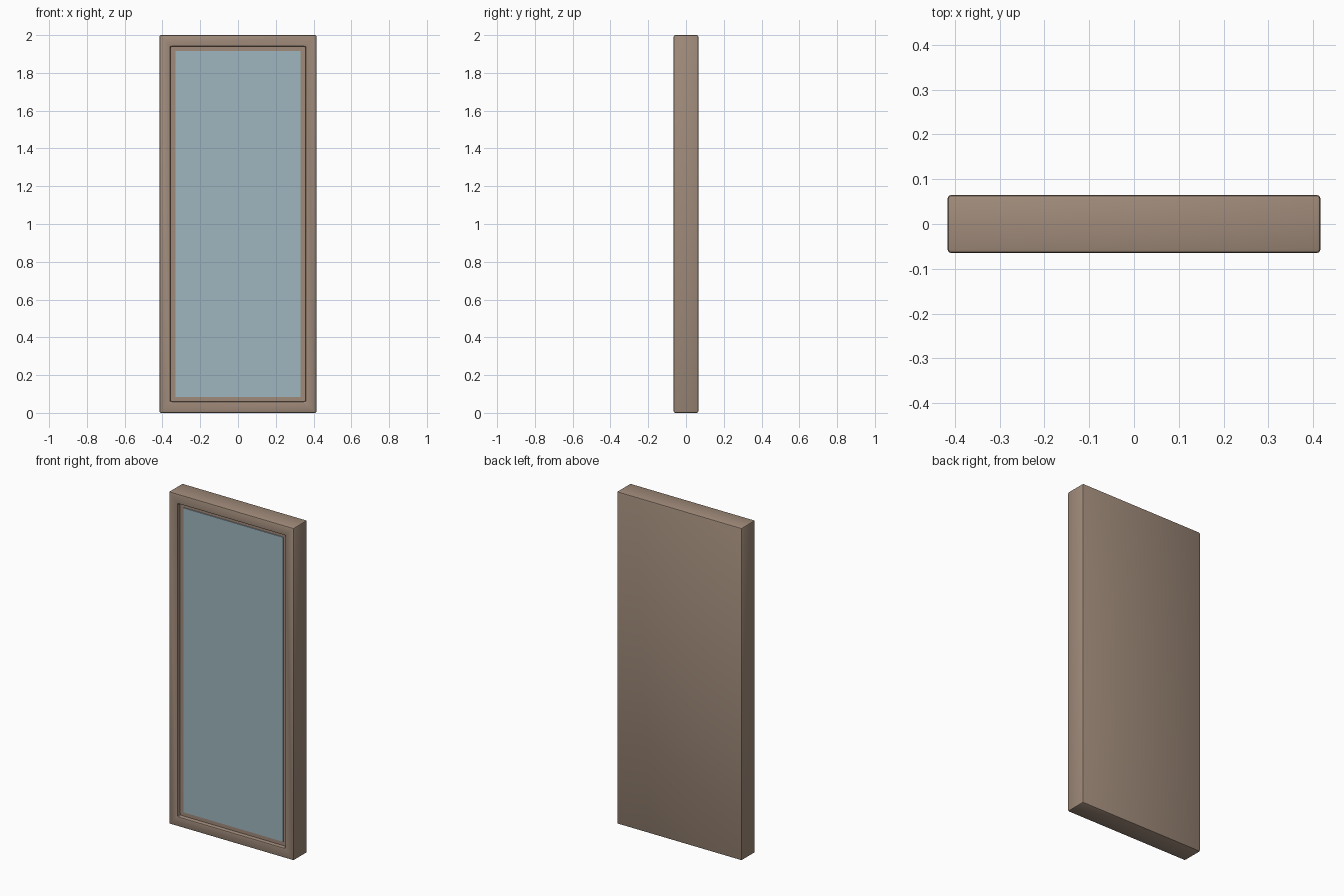
import bpy, bmesh, math

if "Cube" in bpy.data.objects:
    bpy.data.objects.remove(bpy.data.objects["Cube"])

W, D, H = 0.832, 0.13, 2.0      # outer size
BORDER = 0.084                  # frame width around the pane
RECESS = 0.025                  # depth of the pane recess
BEV = 0.008


def material(name, rgb):
    m = bpy.data.materials.new(name)
    m.diffuse_color = (*rgb, 1)
    m.use_nodes = True
    m.node_tree.nodes["Principled BSDF"].inputs["Base Color"].default_value = m.diffuse_color
    return m


def box(bm, sx, sy, sz, cy):
    geo = bmesh.ops.create_cube(bm, size=1)
    bmesh.ops.scale(bm, vec=(sx, sy, sz), verts=geo["verts"])
    bmesh.ops.translate(bm, vec=(0, cy, H / 2), verts=geo["verts"])


def finish(bm, name, mat):
    me = bpy.data.meshes.new(name)
    bm.to_mesh(me)
    bm.free()
    ob = bpy.data.objects.new(name, me)
    bpy.context.collection.objects.link(ob)
    me.materials.append(mat)
    return ob


wood = material("brown frame", (0.352, 0.258, 0.195))
glass = material("pale blue glass", (0.342, 0.468, 0.521))

# Frame: a solid slab whose front face is inset and pushed back
bm = bmesh.new()
box(bm, W, D, H, 0)
bm.normal_update()
front = min(bm.faces, key=lambda f: f.calc_center_median().y)
bmesh.ops.inset_region(bm, faces=[front], thickness=BORDER)
out = bmesh.ops.extrude_discrete_faces(bm, faces=[front])
floor = out["faces"][0]
bmesh.ops.translate(bm, vec=(0, RECESS, 0), verts=floor.verts)
bm.normal_update()
# soften every sharp edge except the ones at the bottom of the recess
edges = [e for e in bm.edges if e not in floor.edges[:]
         and e.calc_face_angle(0) > math.radians(30)]
bmesh.ops.bevel(bm, geom=edges, offset=BEV, segments=2, profile=0.5,
                affect='EDGES', clamp_overlap=True)
frame = finish(bm, "frame", wood)

# Pane: thin plate lying in the recess
bm = bmesh.new()
box(bm, W - 2 * BORDER, 0.006, H - 2 * BORDER, -D / 2 + RECESS - 0.002)
finish(bm, "glass_pane", glass)

bpy.context.view_layer.objects.active = frame
frame.select_set(True)
bpy.ops.object.shade_smooth_by_angle(angle=math.radians(30))
